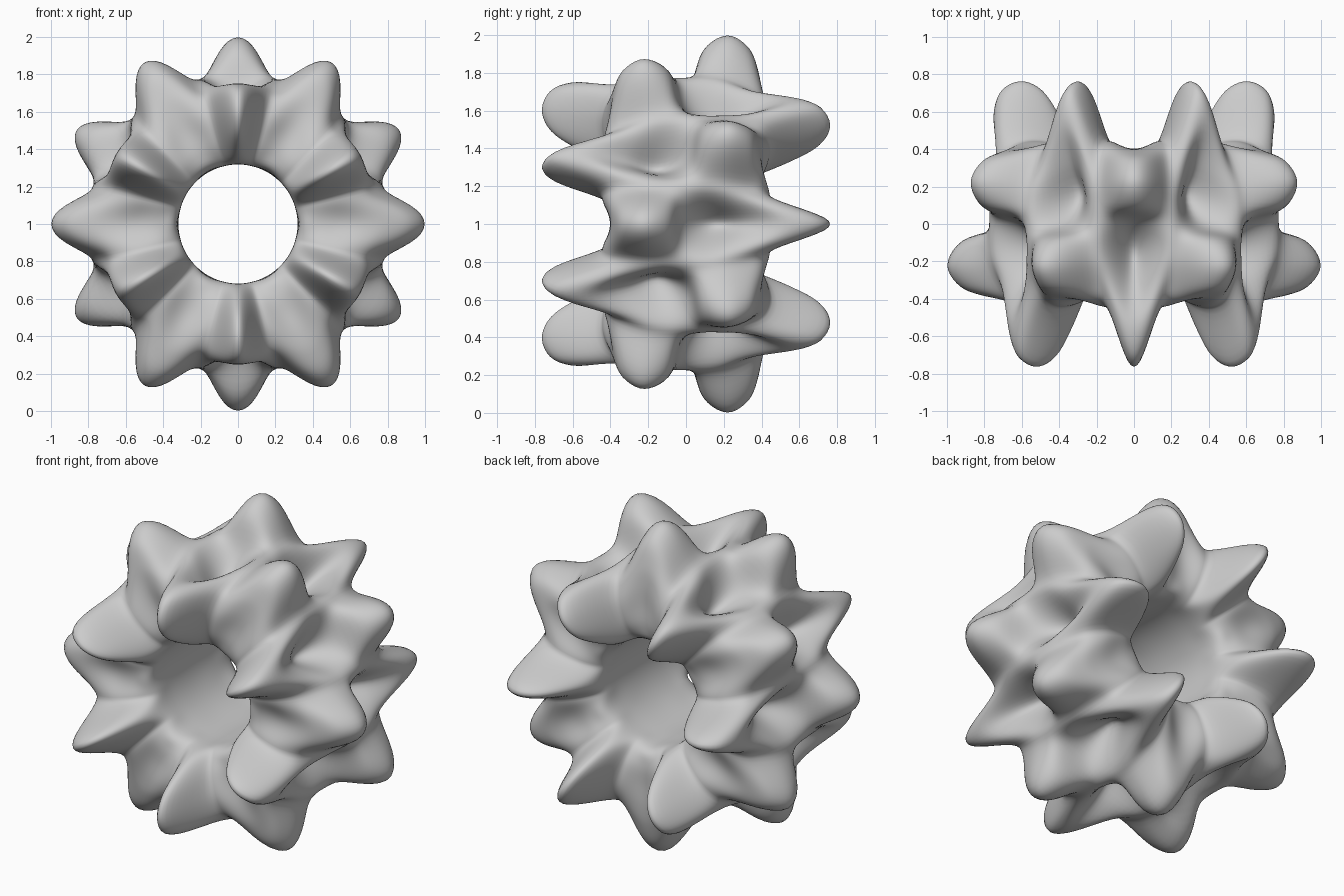
import bpy, bmesh
from math import sin, cos, pi
from mathutils import Vector

if "Cube" in bpy.data.objects:
    bpy.data.objects.remove(bpy.data.objects["Cube"])

# Tube cross-sections as (radius, y); first point on the hole wall, then round the front
SADDLE_HALF = [(.32, 0), (.32, -.2), (.325, -.34), (.40, -.41), (.5, -.44), (.6, -.44),
               (.69, -.40), (.74, -.32), (.785, -.21), (.80, -.1)]
SADDLE = SADDLE_HALF + [(.80, 0)] + [(r, -y) for r, y in SADDLE_HALF[:0:-1]]
# Section through the knobs: side knob on the front, outer knob towards the back
KNOB = [(.32, 0), (.32, -.2), (.325, -.39), (.39, -.56), (.49, -.715), (.61, -.765),
        (.72, -.70), (.75, -.53), (.67, -.33), (.57, -.15), (.71, .01),
        (.92, .09), (1.0, .22), (.93, .335), (.80, .385), (.68, .40),
        (.55, .40), (.42, .40), (.335, .36), (.32, .2)]
KNOB_BACK = [(r, -y) for r, y in [KNOB[0]] + KNOB[:0:-1]]


def smooth_loop(points, steps=5):
    """Closed Catmull-Rom curve through the points."""
    p = [Vector(q) for q in points]
    n, out = len(p), []
    for i in range(n):
        a, b, c, d = p[i - 1], p[i], p[(i + 1) % n], p[(i + 2) % n]
        for k in range(steps):
            t = k / steps
            out.append(.5 * (2 * b + (c - a) * t + (2 * a - 5 * b + 4 * c - d) * t * t
                             + (3 * b - a - 3 * c + d) * t ** 3))
    return out


saddle, front, back = (smooth_loop(s) for s in (SADDLE, KNOB, KNOB_BACK))

# Sweep round the y axis, blending knob > saddle > mirrored knob every 30 degrees
SECTIONS = 240
bm = bmesh.new()
rings = []
for s in range(SECTIONS):
    ang = 2 * pi * s / SECTIONS
    c = cos(6 * ang)
    knob = back if c > 0 else front
    d = abs(((ang / (pi / 6) + .5) % 1) - .5) * 2
    w = (.5 + .5 * cos(pi * d)) ** .9 if d < 1 else 0
    ring = []
    for a, b in zip(saddle, knob):
        r, y = a.lerp(b, w)
        ring.append(bm.verts.new((r * cos(ang), y, 1 + r * sin(ang))))
    rings.append(ring)
for s in range(SECTIONS):
    a, b = rings[s], rings[(s + 1) % SECTIONS]
    for i in range(len(a)):
        j = (i + 1) % len(a)
        bm.faces.new((a[i], a[j], b[j], b[i]))
bmesh.ops.smooth_vert(bm, verts=bm.verts, factor=.5, use_axis_x=True, use_axis_y=True, use_axis_z=True)
bmesh.ops.recalc_face_normals(bm, faces=bm.faces)
mesh = bpy.data.meshes.new("knobbly_ring")
bm.to_mesh(mesh)
bm.free()
mesh.polygons.foreach_set("use_smooth", [True] * len(mesh.polygons))
ring_obj = bpy.data.objects.new("knobbly_ring", mesh)
bpy.context.collection.objects.link(ring_obj)
